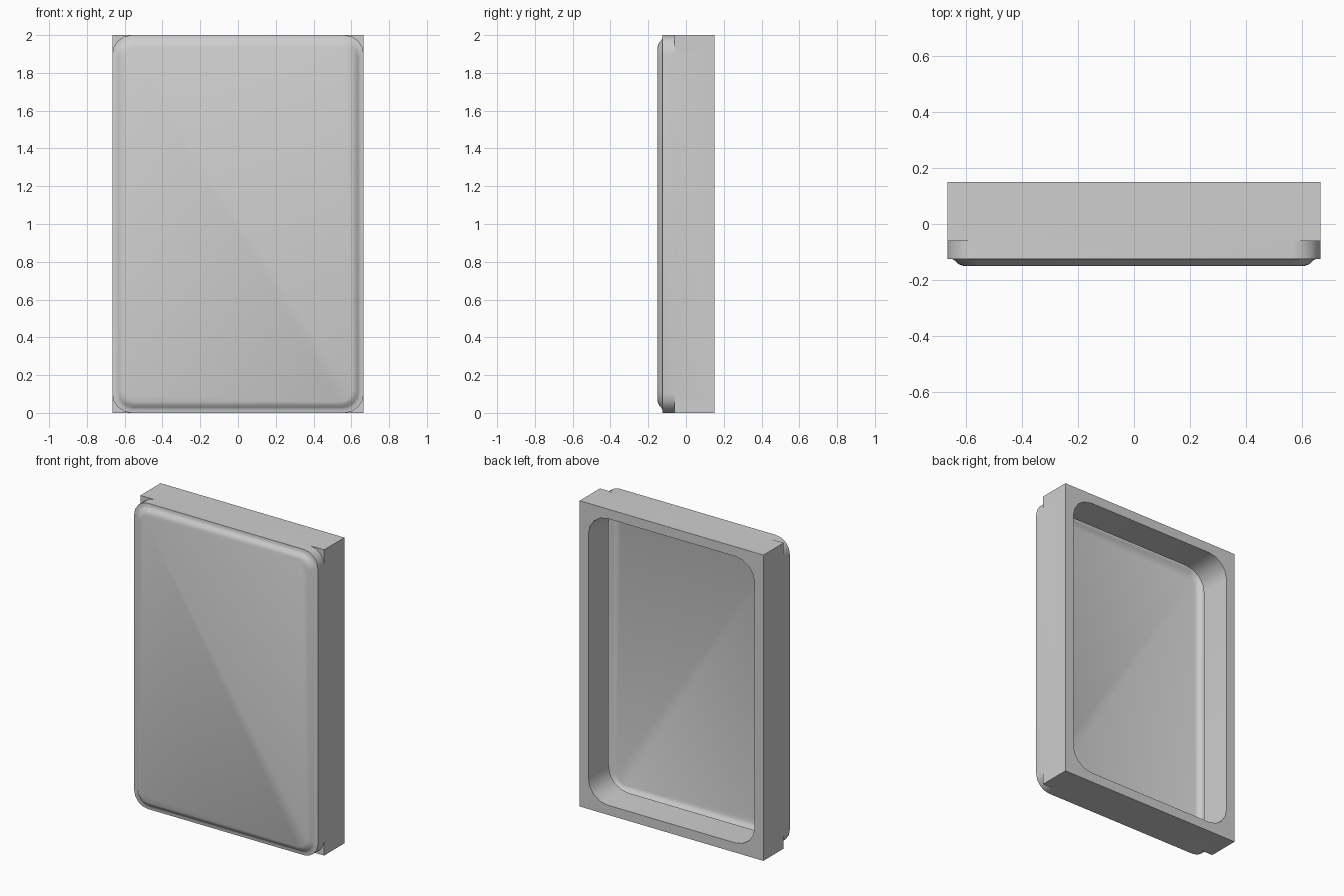
import bpy, bmesh, math

if "Cube" in bpy.data.objects:
    bpy.data.objects.remove(bpy.data.objects["Cube"])

MID_Z = 1.0
SEG = 4            # segments per rounded corner
N = 4 * (SEG + 1)


def ring(bm, inset, y, r, square=False):
    """Rectangle loop with rounded corners (or the same loop kept square)."""
    w, h = 0.665 - inset, 1.0 - inset
    verts = []
    for i, (sx, sz) in enumerate([(1, 1), (-1, 1), (-1, -1), (1, -1)]):
        for k in range(SEG + 1):
            a = math.radians(90 * (i + k / SEG))
            c, s = math.cos(a), math.sin(a)
            if square:
                m = max(abs(c), abs(s))
                c, s = c / m, s / m
            verts.append(bm.verts.new((sx * (w - r) + r * c, y,
                                       MID_Z + sz * (h - r) + r * s)))
    return verts


bm = bmesh.new()
rings = [
    ring(bm, 0.063, -0.06, 0.14),          # inner end of the opening
    ring(bm, 0.063, 0.15, 0.14),           # back opening
    ring(bm, 0.0, 0.15, 0.10, True),       # square frame, back
    ring(bm, 0.0, -0.06, 0.10, True),      # square frame, front
    ring(bm, 0.0, -0.06, 0.10),            # corner notches
    ring(bm, 0.0, -0.124, 0.10),           # rounded panel edge
    ring(bm, 0.018, -0.125, 0.09),         # narrow ledge
    ring(bm, 0.028, -0.131, 0.085),        # soft raised rim
    ring(bm, 0.040, -0.143, 0.075),
    ring(bm, 0.058, -0.150, 0.065),
]
for a, b in zip(rings, rings[1:]):
    for i in range(N):
        j = (i + 1) % N
        bm.faces.new((a[i], a[j], b[j], b[i]))
bm.faces.new(rings[-1])                    # front sheet
bmesh.ops.remove_doubles(bm, verts=bm.verts[:], dist=1e-5)
bmesh.ops.dissolve_degenerate(bm, edges=bm.edges[:], dist=1e-5)
bmesh.ops.recalc_face_normals(bm, faces=bm.faces[:])

mesh = bpy.data.meshes.new("door_panel")
bm.to_mesh(mesh)
bm.free()
panel = bpy.data.objects.new("door_panel", mesh)
bpy.context.collection.objects.link(panel)

grey = bpy.data.materials.new("mid_grey")
grey.diffuse_color = (0.62, 0.62, 0.62, 1)
grey.use_nodes = True
grey.node_tree.nodes["Principled BSDF"].inputs["Base Color"].default_value = grey.diffuse_color
mesh.materials.append(grey)

bpy.context.view_layer.objects.active = panel
panel.select_set(True)
bpy.ops.object.shade_smooth_by_angle(angle=math.radians(50))
